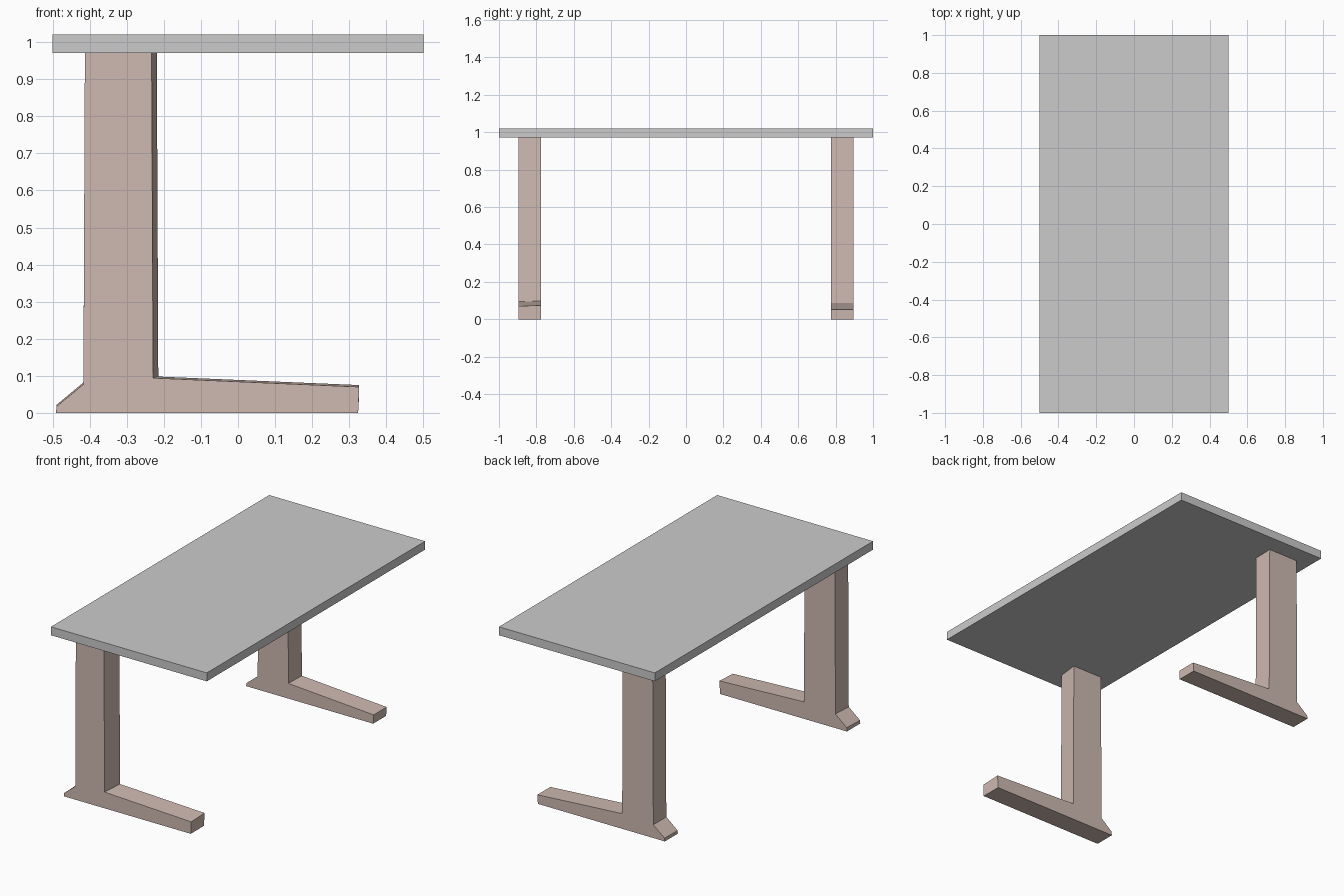
import bpy, bmesh

if "Cube" in bpy.data.objects:
    bpy.data.objects.remove(bpy.data.objects["Cube"])

wood = bpy.data.materials.new("leg_finish")
wood.diffuse_color = (0.62, 0.49, 0.44, 1)
wood.use_nodes = True
wood.node_tree.nodes["Principled BSDF"].inputs["Base Color"].default_value = wood.diffuse_color


def prism(name, near, far, y0, y1, mat=None):
    """Join an XZ outline at y0 to a matching outline at y1."""
    bm = bmesh.new()
    a = [bm.verts.new((x, y0, z)) for x, z in near]
    b = [bm.verts.new((x, y1, z)) for x, z in far]
    bm.faces.new(a)
    bm.faces.new(b[::-1])
    for i in range(len(a)):
        j = (i + 1) % len(a)
        bm.faces.new((a[i], b[i], b[j], a[j]))
    bmesh.ops.recalc_face_normals(bm, faces=bm.faces)
    me = bpy.data.meshes.new(name)
    bm.to_mesh(me)
    bm.free()
    ob = bpy.data.objects.new(name, me)
    bpy.context.collection.objects.link(ob)
    if mat:
        me.materials.append(mat)
    return ob


def leg_outline(column_x, column_z, toe_z, heel_z=0.018, ankle_z=0.077, toe_x=0.327):
    """Column with a sloped heel behind and a long tapering foot in front."""
    return [(-0.491, 0), (toe_x - 0.003, 0), (toe_x, toe_z),
            (column_x, column_z), (column_x - 0.004, 0.972),
            (-0.413, 0.972), (-0.417, ankle_z), (-0.489, heel_z)]


# Table top
top = [(-0.5, 0.971), (0.5, 0.971), (0.5, 1.02), (-0.5, 1.02)]
prism("table_top", top, top, -1, 1)

# Front leg: slightly skewed between its two sides
prism("front_leg", leg_outline(-0.229, 0.094, 0.07),
      leg_outline(-0.215, 0.098, 0.075, 0.022, 0.082), -0.896, -0.774, wood)

# Back leg
prism("back_leg", leg_outline(-0.22, 0.088, 0.052),
      leg_outline(-0.217, 0.088, 0.052), 0.776, 0.895, wood)
